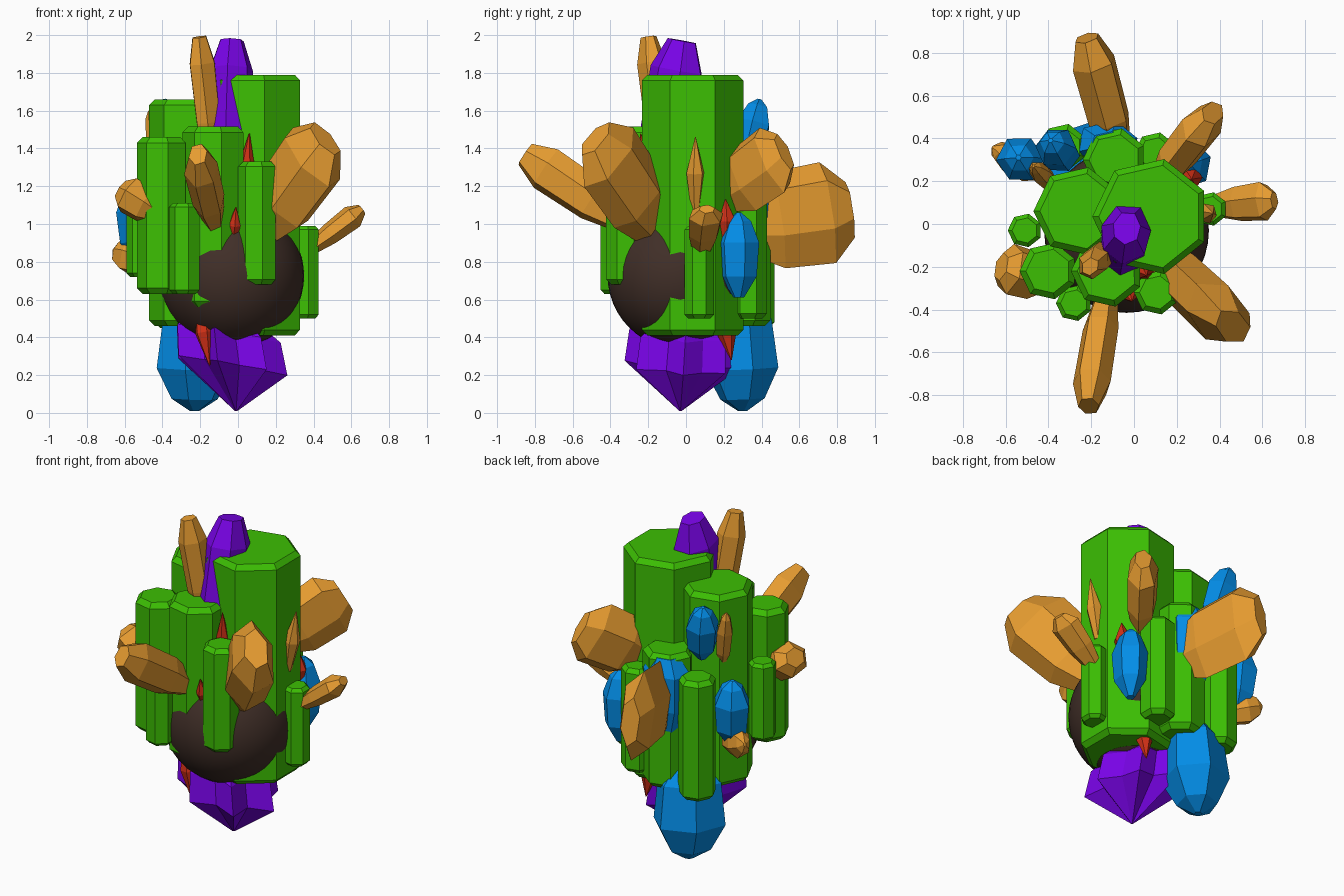
import bpy
import bmesh
import math
import random
from mathutils import Vector, Matrix

random.seed(4)

default_cube = bpy.data.objects.get("Cube")
if default_cube:
    bpy.data.objects.remove(default_cube, do_unlink=True)


def make_material(name, red, green, blue):
    material = bpy.data.materials.new(name)
    material.use_nodes = True
    colour = (red, green, blue, 1)
    material.diffuse_color = colour
    shader = next(n for n in material.node_tree.nodes if n.type == "BSDF_PRINCIPLED")
    shader.inputs["Base Color"].default_value = colour
    return material


GREEN = make_material("leaf_green", .045, .52, .001)
ORANGE = make_material("amber_orange", .79, .33, .03)
BLUE = make_material("bright_blue", .001, .28, .84)
PURPLE = make_material("deep_purple", .19, .001, .8)
RED = make_material("shard_red", .65, .03, .008)
BROWN = make_material("dark_brown", .052, .028, .021)

# Crystal outlines: (fraction along the axis, fraction of full radius)
CLUB = [(0, .45), (.45, .88), (.84, 1), (1, .45)]
BLADE = [(0, .5), (.35, .95), (.8, 1), (1, .55)]
GEM = [(0, .25), (.25, .88), (.65, 1), (.9, .6), (1, .12)]
SHARD = [(0, .5), (.5, 1), (1, .05)]


def ring_solid(name, material, frame, profile, wide, tall, sides, roll=0.0, jitter=0.0, star=1.0):
    """Stack rings of vertices along local z, bridge them and cap both ends."""
    bm = bmesh.new()
    wobble = [1 + random.uniform(-jitter, jitter) for _ in range(sides)]
    rings = []
    for height, scale in profile:
        ring = []
        for i in range(sides):
            angle = roll + math.tau * i / sides
            radius = scale * wobble[i] * (star if i % 2 else 1)
            point = Vector((wide * radius * math.cos(angle), tall * radius * math.sin(angle), height))
            ring.append(bm.verts.new(frame @ point))
        rings.append(ring)
    for low, high in zip(rings, rings[1:]):
        for i in range(sides):
            j = (i + 1) % sides
            bm.faces.new((low[i], low[j], high[j], high[i]))
    bm.faces.new(list(reversed(rings[0])))
    bm.faces.new(rings[-1])
    bmesh.ops.recalc_face_normals(bm, faces=bm.faces[:])
    mesh = bpy.data.meshes.new(name)
    bm.to_mesh(mesh)
    bm.free()
    mesh.materials.append(material)
    part = bpy.data.objects.new(name, mesh)
    bpy.context.collection.objects.link(part)
    return part


def crystal(name, material, start, end, wide, tall, outline=CLUB, sides=6):
    """Tapered crystal from start to end; wide is level, tall is upright."""
    start, end = Vector(start), Vector(end)
    axis = end - start
    length = axis.length
    axis.normalize()
    side = axis.cross(Vector((0, 0, 1)))
    if side.length < .05:
        side = Vector((1, 0, 0))
    side.normalize()
    upright = axis.cross(side)
    side = upright.cross(axis)
    frame = Matrix((side, upright, axis)).transposed().to_4x4()
    frame.translation = start
    profile = [(fraction * length, scale) for fraction, scale in outline]
    return ring_solid(name, material, frame, profile, wide, tall, sides, roll=.3, jitter=.06)


def column(name, x, y, radius, bottom, top, sides=7, roll=0.45):
    """Upright prism with chamfered ends."""
    chamfer = min(.03, radius * .25)
    inset = 1 - chamfer / radius
    profile = [(bottom, inset), (bottom + chamfer, 1), (top - chamfer, 1), (top, inset)]
    return ring_solid(name, GREEN, Matrix.Translation((x, y, 0)), profile, radius, radius, sides, roll)


# Round core
bpy.ops.mesh.primitive_uv_sphere_add(segments=40, ring_count=24, radius=.385, location=(-.035, -.03, .725))
core = bpy.context.object
core.name = "round_core"
core.data.materials.append(BROWN)
bpy.ops.object.shade_smooth()

# Green columns
column("main_column", .08, .035, .275, .41, 1.79)
column("left_column", -.26, .06, .21, .46, 1.66)
column("back_column", -.09, .3, .15, .46, 1.3)
column("back_left_column", -.33, .36, .11, .45, 1.2)
column("back_right_column", .1, .33, .1, .5, 1.15)
column("right_column", .355, .07, .08, .5, .99)
column("front_right_column", .105, -.32, .105, .68, 1.33)
column("front_column", -.125, -.22, .17, .56, 1.515)
column("front_left_column", -.4, -.22, .135, .63, 1.46)
column("small_front_column", -.28, -.37, .085, .63, 1.11)
column("small_left_column", -.51, -.03, .08, .72, 1.2)

# Orange crystals
crystal("front_crystal", ORANGE, (-.12, -.3, 1), (-.21, -.85, 1.37), .09, .125, BLADE)
crystal("front_right_crystal", ORANGE, (.1, -.14, .95), (.46, -.48, 1.45), .13, .225, BLADE)
crystal("back_crystal", ORANGE, (-.06, .28, .98), (-.22, .87, 1.07), .11, .27, BLADE)
crystal("back_right_crystal", ORANGE, (.12, .2, 1.15), (.37, .52, 1.38), .095, .21, BLADE)
crystal("right_crystal", ORANGE, (.34, .08, .84), (.655, .11, 1.08), .1, .065)
crystal("left_crystal", ORANGE, (-.41, -.26, 1.05), (-.62, -.2, 1.18), .13, .105, BLADE)
crystal("top_crystal", ORANGE, (-.13, -.12, 1.3), (-.205, -.2, 1.99), .065, .085, BLADE)
crystal("side_splinter", ORANGE, (.31, .05, 1.08), (.37, .05, 1.46), .05, .05, SHARD)
crystal("back_left_splinter", ORANGE, (-.38, .18, 1.22), (-.47, .27, 1.6), .05, .05, GEM)
crystal("low_left_crystal", ORANGE, (-.44, .22, .79), (-.66, .36, .86), .075, .1, GEM)

# Blue gems
crystal("bottom_gem", BLUE, (-.21, .27, .65), (-.23, .3, .01), .21, .19, GEM)
crystal("right_gem", BLUE, (.26, .28, .61), (.26, .28, 1.06), .1, .11, GEM)
crystal("upper_back_gem", BLUE, (-.32, .3, 1.29), (-.39, .39, 1.66), .095, .095, GEM)
crystal("left_gem", BLUE, (-.52, .29, .8), (-.54, .31, 1.21), .11, .11, GEM)
crystal("back_gem", BLUE, (-.12, .37, .8), (-.12, .37, 1.28), .15, .11, BLADE)

# Purple crystals: the top spire and the ribbed, lopsided cone underneath
crystal("top_spire", PURPLE, (-.06, -.16, 1.2), (-.035, -.02, 1.97), .125, .14, BLADE, sides=7)
lean = Matrix(((1, 0, -.12, -.01), (0, 1, .06, -.03), (-.17, -.05, 1, 0), (0, 0, 0, 1)))
cone_outline = [(.01, .02), (.25, 1), (.42, .95), (.5, .6)]
ring_solid("bottom_cone", PURPLE, lean, cone_outline, .29, .3, sides=14, jitter=.08, star=.72)

# Red shards
crystal("low_front_shard", RED, (-.2, -.21, .6), (-.15, -.24, .25), .055, .055, SHARD)
crystal("low_back_shard", RED, (.1, .19, .55), (.11, .24, .28), .05, .05, SHARD)
crystal("high_front_shard", RED, (.03, -.2, 1.1), (.06, -.24, 1.48), .045, .045, SHARD)
crystal("right_shard", RED, (.26, .22, .9), (.27, .21, 1.13), .055, .055, SHARD)
crystal("middle_front_shard", RED, (-.03, -.3, .9), (-.01, -.36, 1.09), .035, .035, SHARD)
